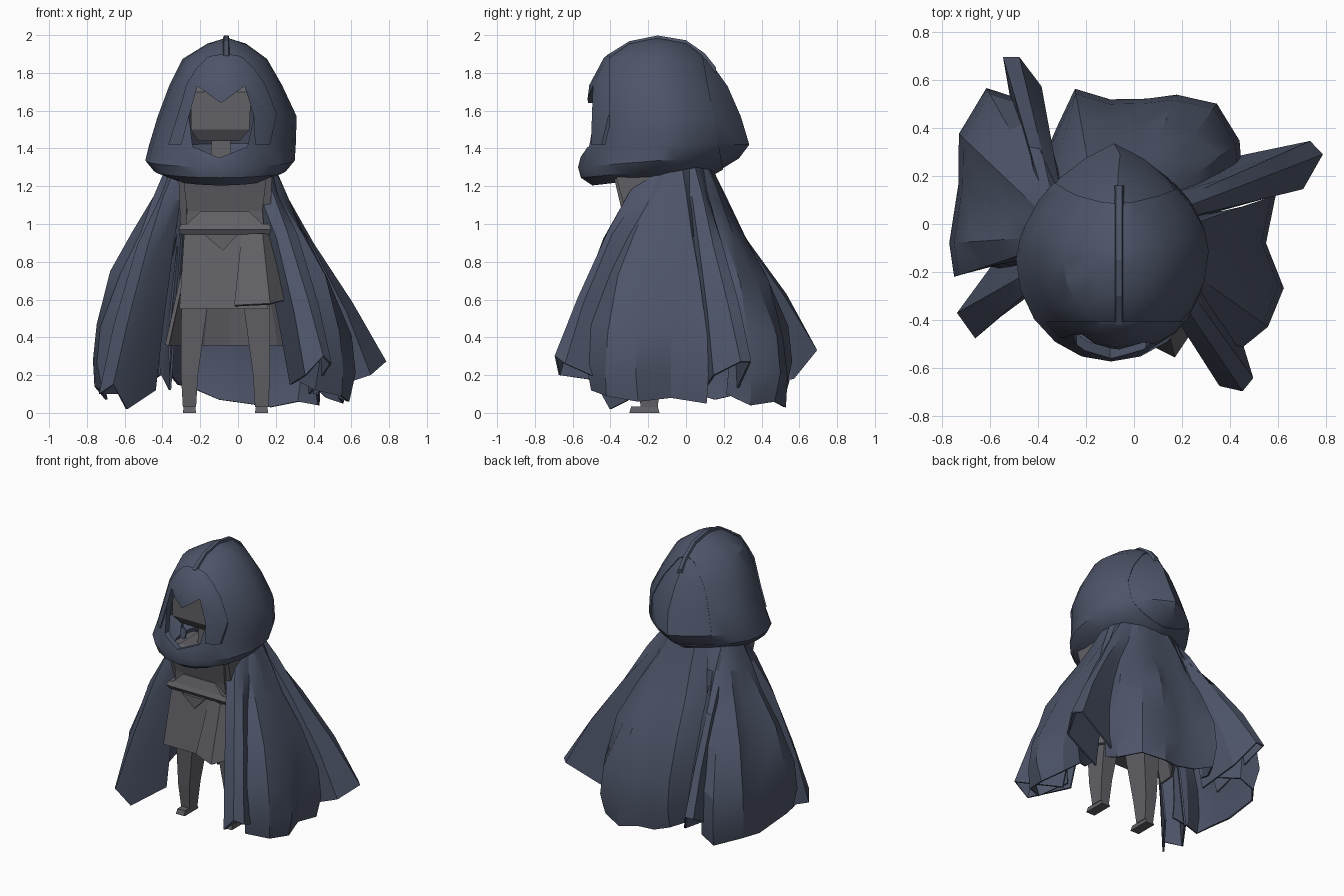
import bpy, bmesh
from math import sin, cos, pi, radians
from mathutils import Vector, Matrix

if "Cube" in bpy.data.objects:
    bpy.data.objects.remove(bpy.data.objects["Cube"])


def material(name, rgb):
    m = bpy.data.materials.new(name)
    m.diffuse_color = (*rgb, 1)
    m.use_nodes = True
    m.node_tree.nodes["Principled BSDF"].inputs["Base Color"].default_value = m.diffuse_color
    return m


BLUE = material("blue_cloth", (0.075, 0.09, 0.14))
GREY = material("grey_cloth", (0.12, 0.12, 0.135))


def make(name, bm, mat=None):
    bmesh.ops.recalc_face_normals(bm, faces=bm.faces)
    me = bpy.data.meshes.new(name)
    bm.to_mesh(me)
    bm.free()
    ob = bpy.data.objects.new(name, me)
    bpy.context.collection.objects.link(ob)
    if mat:
        me.materials.append(mat)
    return ob


def select(ob):
    bpy.ops.object.select_all(action='DESELECT')
    ob.select_set(True)
    bpy.context.view_layer.objects.active = ob


def smooth(ob, angle=32):
    select(ob)
    bpy.ops.object.shade_smooth_by_angle(angle=radians(angle))


def modify(ob, kind, **props):
    mod = ob.modifiers.new(kind.lower(), kind)
    for k, v in props.items():
        setattr(mod, k, v)
    select(ob)
    bpy.ops.object.modifier_apply(modifier=mod.name)


def loft(rings, closed=True, cap0=False, cap1=False):
    bm = bmesh.new()
    vs = [[bm.verts.new(p) for p in r] for r in rings]
    n = len(vs[0])
    for a, b in zip(vs, vs[1:]):
        for i in range(n if closed else n - 1):
            j = (i + 1) % n
            bm.faces.new((a[i], a[j], b[j], b[i]))
    if cap0:
        bm.faces.new(vs[0])
    if cap1:
        bm.faces.new(vs[-1])
    return bm


def block(name, rows, mat=GREY):
    """Stacked rectangles: z, x0, x1, y0, y1."""
    return make(name, loft([[(a, c, z), (b, c, z), (b, d, z), (a, d, z)]
                            for z, a, b, c, d in rows], True, True, True), mat)


def prism(name, pts, y0, y1, mat=None):
    return make(name, loft([[(x, y, z) for x, z in pts] for y in (y0, y1)],
                           True, True, True), mat)


def boolean(ob, cutter, op):
    modify(ob, 'BOOLEAN', operation=op, object=cutter, solver='EXACT')
    bpy.data.objects.remove(cutter)


# Hood dome: z, x0, x1, y0, y1
HOOD = [(1.95, -.16, .04, -.3, .01), (1.87, -.29, .15, -.42, .12),
        (1.73, -.36, .23, -.495, .22), (1.57, -.42, .305, -.515, .29),
        (1.42, -.465, .3, -.535, .335), (1.34, -.485, .295, -.565, .28),
        (1.285, -.44, .25, -.55, .19), (1.245, -.33, .15, -.49, .12)]


def hood_shell(name, scale, keep=None):
    rings = [[(-.06 + .002 * cos(i * pi / 10), -.15 + .002 * sin(i * pi / 10), 1.98) for i in range(20)]]
    for k, (z, a, b, c, d) in enumerate(HOOD):
        drop = .035 if k >= 5 else 0
        ring = []
        for i in range(20):
            cs, sn = cos(2 * pi * i / 20), sin(2 * pi * i / 20)
            out = .65 * sn + .35 * (1 - abs(cs)) if sn > 0 else sn    # pointed back
            ring.append(((a + b) / 2 + (b - a) / 2 * cs, (c + d) / 2 + (d - c) / 2 * out,
                         z + drop * sn * (1 if sn < 0 else .2)))
        rings.append(ring)
    bm = loft(rings, True, True)
    mid = Vector((-.08, -.12, 1.6))
    bmesh.ops.transform(bm, verts=bm.verts, matrix=Matrix.Translation(mid)
                        @ Matrix.Scale(scale, 4) @ Matrix.Translation(-mid))
    if keep:
        bmesh.ops.bisect_plane(bm, geom=bm.verts[:] + bm.edges[:] + bm.faces[:],
                               plane_co=keep[0], plane_no=keep[1], clear_outer=True)
    ob = make(name, bm, BLUE)
    modify(ob, 'SOLIDIFY', thickness=.035, offset=-1)
    return ob


BROW = [(.085, 1.57), (.035, 1.73), (-.09, 1.64), (-.215, 1.73), (-.26, 1.57)]
FACE = [(.05, 1.41), *BROW, (-.24, 1.41), (-.1, 1.35)]
FRAME = [(.17, 1.42), (.22, 1.65), (.22, 2.1), (-.4, 2.1), (-.4, 1.65), (-.38, 1.42),
         (-.3, 1.42), *BROW[::-1], (.09, 1.42)]
for name, scale, keep, cut, y1, op in (
        ("hood_back", 1, None, FACE, -.3, 'DIFFERENCE'),
        ("hood_front", 1.015, ((0, .14, 1.6), (0, 1, .18)), FACE, -.3, 'DIFFERENCE'),
        ("hood_visor", 1.045, None, FRAME, -.405, 'INTERSECT')):
    part = hood_shell(name, scale, keep)
    boolean(part, prism("cut", cut, -.8, y1), op)
    smooth(part)

# Crown ridge
path = [(-.42, 1.885), (-.3, 1.96), (-.15, 1.99), (0, 1.965), (.1, 1.895), (.16, 1.82)]
ridge = make("crown_ridge", loft([[(-.085, y, z - .03), (-.075, y, z + .008), (-.05, y, z + .008),
                                   (-.04, y, z - .03)] for y, z in path], True, True, True), BLUE)

# Head and neck
block("head", [(1.44, -.21, .01, -.36, -.05), (1.5, -.25, .06, -.4, 0),
               (1.7, -.25, .07, -.4, .02), (1.8, -.2, .03, -.33, 0)])
block("neck", [(1.2, -.15, -.03, -.26, -.1), (1.46, -.14, -.04, -.25, -.1)])

# Torso, belt, tunic
block("torso", [(.95, -.28, .14, -.33, 0), (1.07, -.27, .13, -.34, 0),
                (1.24, -.29, .15, -.38, .04), (1.27, -.24, .1, -.33, .02)])
for name, x in (("left_sleeve", -.29), ("right_sleeve", .155)):
    block(name, [(.99, x - .015, x + .015, -.3, -.1), (1.25, x - .025, x + .025, -.37, -.08)])
block("waist_plate", [(1.0, -.27, .13, -.37, -.28), (1.065, -.2, .06, -.35, -.28)])
block("belt", [(.945, -.3, .165, -.37, .02), (.97, -.315, .18, -.385, .03), (1.0, -.3, .165, -.37, .02)])
prism("buckle_flap", [(-.18, .945), (-.08, .86), (0, .945)], -.39, -.36, GREY)
block("tunic", [(.55, -.31, .16, -.42, .02), (.95, -.285, .15, -.36, .01)])
flap = make("front_flap", loft([[(.02, -.36, .95), (.13, -.39, .95), (.19, -.33, .945)],
                                [(-.02, -.46, .57), (.17, -.555, .58), (.26, -.42, .6)]], False), GREY)
modify(flap, 'SOLIDIFY', thickness=.02)

# Rear skirt, open below and to the front
rear = [[(-.04 + r * cos(t), -.12 + .8 * r * sin(t), z) for t in [pi * (i / 8 * 1.1 - .05) for i in range(9)]]
        for z, r in ((.94, .22), (.36, .35))]
skirt = make("rear_skirt", loft(rear, False), GREY)
modify(skirt, 'SOLIDIFY', thickness=.02)

# Legs and feet
for name, t, b in (("left_leg", -.23, -.257), ("right_leg", .098, .125)):
    block(name, [(.03, b - .035, b + .035, -.24, -.15), (.2, b - .045, b + .045, -.26, -.13),
                 (.58, t - .07, t + .07, -.29, -.09)])
    block(name.replace("leg", "foot"), [(0, b - .035, b + .035, -.3, -.14), (.035, b - .03, b + .03, -.29, -.15)])

# Cape: lofted panels from the neck ring to a folded hem
BILLOW = [(0, 0), (.14, .17), (.3, .42), (.48, .72), (.72, .96), (.88, 1.01), (1, .96)]
STRAIGHT = [(0, 0), (.15, .15), (.4, .42), (.7, .74), (1, 1)]
FORWARD = [(0, 0), (.15, .2), (.35, .46), (.7, .78), (1, 1)]


def panel(name, a0, a1, hem, profile, fold=.03):
    n = len(hem)
    rings = []
    for k, (dz, r) in enumerate(profile):
        ring = []
        for i, (x, y, z) in enumerate(hem):
            a = radians(a0 + (a1 - a0) * i / (n - 1))
            nx, ny, nz = -.095 + .28 * cos(a), -.06 + .19 * sin(a), 1.31
            f = r + (fold * (-1) ** (i + k // 2) if 0 < k < len(profile) - 1 else 0)
            ring.append((nx + (x - nx) * f, ny + (y - ny) * f, nz + (z - nz) * dz))
        rings.append(ring)
    ob = make(name, loft(rings, False), BLUE)
    modify(ob, 'SOLIDIFY', thickness=.012, offset=0)
    smooth(ob, 25)


panel("cape_left", 212, 122, [(-.5, -.19, .15), (-.61, -.17, .12), (-.73, -.21, .12), (-.77, -.08, .14),
                              (-.71, .16, .07), (-.73, .38, .12), (-.6, .54, .09), (-.5, .53, .14),
                              (-.42, .34, .2)], BILLOW)
panel("cape_back", 128, 35, [(-.36, .28, .2), (-.32, .4, .15), (-.24, .54, .13), (-.1, .52, .07), (.05, .5, .05),
                             (.18, .54, .03), (.33, .48, .06), (.44, .35, .04), (.43, .22, .1)], BILLOW)
panel("cape_right", 35, -50, [(.4, .04, .15), (.48, .06, .08), (.57, .11, .05), (.55, -.08, .08),
                              (.6, -.26, .06), (.56, -.43, .09), (.42, -.51, .12), (.31, -.33, .18)], BILLOW)
panel("fold_front_left", 232, 200, [(-.44, -.2, .12), (-.59, -.4, .02), (-.66, -.47, .15),
                                    (-.73, -.37, .1), (-.56, -.14, .1)], FORWARD, .02)
panel("fold_back_left", 162, 128, [(-.47, .3, .12), (-.54, .69, .33), (-.48, .69, .33),
                                   (-.39, .57, .18), (-.36, .28, .12)], STRAIGHT, .02)
panel("fold_back_right", 50, 15, [(.4, .27, .12), (.73, .34, .27), (.78, .29, .27),
                                  (.7, .15, .2), (.4, .08, .1)], STRAIGHT, .02)
panel("fold_front_right", -20, -66, [(.38, -.28, .1), (.49, -.64, .26), (.45, -.69, .3),
                                     (.36, -.67, .2), (.28, -.32, .15)], FORWARD, .02)
